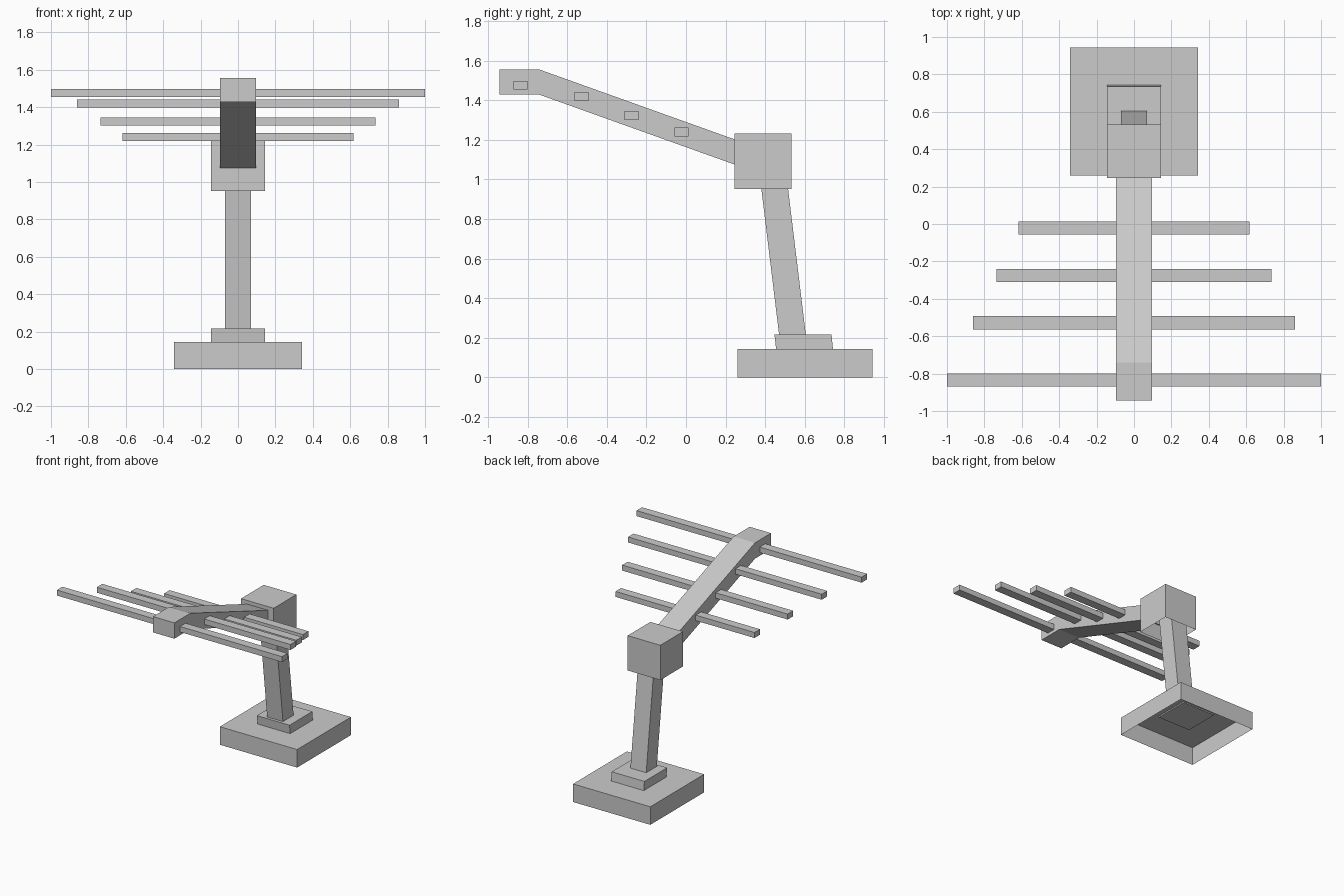
import bpy
import bmesh

cube = bpy.data.objects.get("Cube")
if cube:
    bpy.data.objects.remove(cube, do_unlink=True)

# Single plain material
grey = bpy.data.materials.new("light_grey")
grey.use_nodes = True
grey.diffuse_color = (0.6, 0.6, 0.6, 1)
grey.node_tree.nodes["Principled BSDF"].inputs["Base Color"].default_value = grey.diffuse_color


def prism(name, profile, half_width, open_bottom=False):
    """Extrude a (y, z) side profile evenly across x."""
    bm = bmesh.new()
    face = bm.faces.new([bm.verts.new((-half_width, y, z)) for y, z in profile])
    result = bmesh.ops.extrude_face_region(bm, geom=[face], use_keep_orig=True)
    verts = [g for g in result["geom"] if isinstance(g, bmesh.types.BMVert)]
    bmesh.ops.translate(bm, verts=verts, vec=(2 * half_width, 0, 0))
    bmesh.ops.recalc_face_normals(bm, faces=bm.faces)
    if open_bottom:
        low = [f for f in bm.faces if f.normal.z < -0.9]
        bmesh.ops.delete(bm, geom=low, context="FACES_ONLY")
    mesh = bpy.data.meshes.new(name)
    bm.to_mesh(mesh)
    bm.free()
    mesh.materials.append(grey)
    obj = bpy.data.objects.new(name, mesh)
    bpy.context.collection.objects.link(obj)
    return obj


def box(name, half_width, y0, y1, z0, z1, open_bottom=False):
    return prism(name, [(y0, z0), (y1, z0), (y1, z1), (y0, z1)], half_width, open_bottom)


# Hollow foot and the block above the post, both open underneath
box("base", 0.343, 0.26, 0.943, 0, 0.145, open_bottom=True)
box("head_block", 0.145, 0.245, 0.533, 0.952, 1.232, open_bottom=True)

# Collar, just piercing the top of the base
prism("collar", [(0.456, 0.135), (0.743, 0.135), (0.735, 0.216), (0.447, 0.216)], 0.145)

# Leaning post
prism("post", [(0.472, 0.2), (0.607, 0.2), (0.5, 1.08), (0.365, 1.08)], 0.07)

# Sloping boom with a level tip
prism("boom", [(-0.943, 1.428), (-0.74, 1.428), (0.26, 1.07),
               (0.26, 1.197), (-0.74, 1.555), (-0.943, 1.555)], 0.095)

# Crossbars, longest at the tip
bars = [(1.0, -0.835, 1.476), (0.86, -0.528, 1.419),
        (0.735, -0.275, 1.323), (0.617, -0.022, 1.24)]
for i, (half, y, z) in enumerate(bars, 1):
    box(f"crossbar_{i}", half, y - 0.035, y + 0.035, z - 0.022, z + 0.022)
